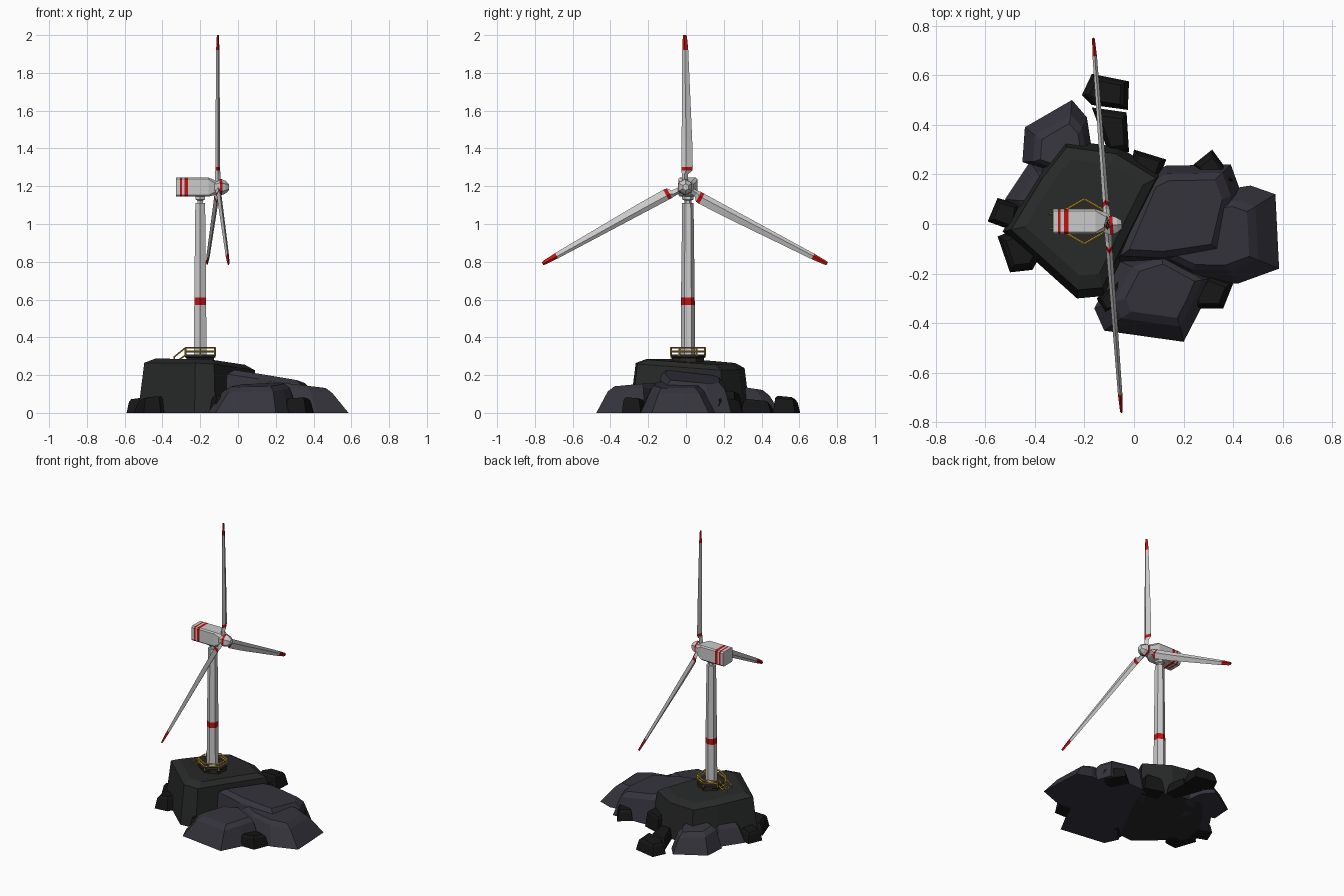
import bpy, bmesh, math
from mathutils import Vector, Matrix

if "Cube" in bpy.data.objects:
    bpy.data.objects.remove(bpy.data.objects["Cube"])


def mat(name, c):
    m = bpy.data.materials.new(name)
    m.diffuse_color = (*c, 1)
    m.use_nodes = True
    m.node_tree.nodes["Principled BSDF"].inputs["Base Color"].default_value = m.diffuse_color
    return m


WHITE = mat("white_paint", (0.62, 0.62, 0.62))
RED = mat("red_paint", (0.55, 0.006, 0.006))
YELLOW = mat("yellow_rail", (0.6, 0.38, 0.03))
STEEL = mat("dark_steel", (0.025, 0.02, 0.018))
ROCK = mat("dark_rock", (0.021, 0.022, 0.022))
SLATE = mat("slate_rock", (0.036, 0.034, 0.046))
BLACK = mat("black_rock", (0.008, 0.008, 0.008))


def loft(name, rings, mats, idx=None, matrix=Matrix()):
    """Bridge equal-sized point rings and cap both ends; idx = material per segment."""
    idx = idx or [0] * (len(rings) - 1)
    bm = bmesh.new()
    vs = [[bm.verts.new(matrix @ Vector(p)) for p in r] for r in rings]
    n = len(vs[0])
    for s, (a, b) in enumerate(zip(vs, vs[1:])):
        for i in range(n):
            j = (i + 1) % n
            bm.faces.new((a[i], a[j], b[j], b[i])).material_index = idx[s]
    bm.faces.new(vs[0]).material_index = idx[0]
    bm.faces.new(vs[-1]).material_index = idx[-1]
    bmesh.ops.recalc_face_normals(bm, faces=bm.faces)
    me = bpy.data.meshes.new(name)
    bm.to_mesh(me)
    bm.free()
    for m in mats:
        me.materials.append(m)
    ob = bpy.data.objects.new(name, me)
    bpy.context.collection.objects.link(ob)
    return ob


def ring(n, r, z, start=0.0):
    return [(r * math.cos(start + math.tau * i / n), r * math.sin(start + math.tau * i / n), z)
            for i in range(n)]


def rod(name, a, b, r, m):
    a, b = Vector(a), Vector(b)
    q = (b - a).to_track_quat('Z', 'Y').to_matrix().to_4x4()
    L = (b - a).length
    return loft(name, [ring(4, r, 0), ring(4, r, L)], [m], matrix=Matrix.Translation(a) @ q)


def rock(name, outline, h, m, shoulder=0.9, top=0.75, slope=(0, 0), drop=0.03, lean=(0, 0)):
    """Faceted boulder: base outline, sloped shoulder ring, bevelled top ring."""
    n = len(outline)
    cx, cy = sum(p[0] for p in outline) / n, sum(p[1] for p in outline) / n

    def level(s, dz, k):
        pts = []
        for x, y in outline:
            dx, dy = (x - cx) * s, (y - cy) * s
            pts.append((cx + dx + lean[0] * k, cy + dy + lean[1] * k,
                        max(h - dz + slope[0] * dx + slope[1] * dy, 0.012)))
        return pts
    base = [(x, y, 0.0) for x, y in outline]
    return loft(name, [base, level(shoulder, drop, 0.7), level(top, 0, 1)], [m])


# Rock island: main block, slate boulders, black rubble
rock("main_rock", [(-.53, -.03), (-.23, -.30), (-.12, -.29), (-.03, -.10), (.12, .20),
                   (-.06, .31), (-.28, .34), (-.39, .2)], .272, ROCK, .9, .73, (-.05, -.05), .025)
rock("middle_boulder", [(-.09, -.15), (.06, .2), (.13, .235), (.39, .24), (.43, .13),
                        (.37, -.12), (.1, -.16)], .187, SLATE, .86, .72, (-.16, -.05), .03, (-.01, -.01))
rock("right_boulder", [(0, -.13), (.25, .12), (.47, .155), (.57, .12), (.585, -.18),
                       (.42, -.24), (.22, -.235)], .148, SLATE, .72, .6, (-.12, 0), .025, (-.03, 0))
rock("front_boulder", [(-.16, -.34), (-.12, -.43), (.2, -.475), (.27, -.34), (.32, -.22),
                       (.1, -.1), (-.06, -.15)], .147, SLATE, .74, .58, (.03, .08), .025, (.025, .02))
rock("back_left_boulder", [(-.44, .39), (-.25, .5), (-.19, .43), (-.17, .3), (-.3, .2),
                           (-.45, .25)], .135, SLATE, .76, .58, (0, -.15), .025, (.01, -.03))
rock("left_boulder", [(-.52, .1), (-.42, .25), (-.25, .2), (-.3, 0), (-.45, 0)],
     .13, SLATE, .78, .6, (.1, 0), .03, (.03, -.01))
rubble = [
    ([(-.21, .52), (-.17, .605), (-.02, .575), (-.025, .46), (-.17, .48)], .08),
    ([(-.17, .47), (-.03, .45), (-.02, .29), (-.1, .28)], .065),
    ([(0, .3), (.13, .26), (.1, .18), (-.02, .2)], .11),
    ([(-.59, .01), (-.55, .105), (-.46, .08), (-.48, -.03)], .075),
    ([(-.55, -.05), (-.5, -.195), (-.41, -.185), (-.36, -.1), (-.42, 0)], .08),
    ([(.24, .24), (.315, .3), (.41, .17), (.3, .12)], .075),
    ([(.22, -.3), (.25, -.34), (.36, -.34), (.4, -.24), (.3, -.2)], .075),
    ([(-.15, -.3), (-.12, -.36), (-.03, -.33), (-.06, -.22)], .09),
]
for i, (o, h) in enumerate(rubble):
    rock(f"rubble_{i + 1}", o, h, BLACK, .82, .66, (.1, -.1), .015)

# Tower base platform
TX, TY = -0.2, 0.01
T = Matrix.Translation((TX, TY, 0))
Q = math.pi / 2
loft("base_plinth", [ring(6, r, z, Q) for r, z in
                     ((.085, .22), (.085, .29), (.093, .295), (.093, .308))], [STEEL], matrix=T)

# Tower with red band and neck
loft("tower", [ring(6, r, z, Q) for r, z in
               ((.038, .3), (.0365, .57), (.0362, .61), (.03, 1.11))],
     [WHITE, RED], [0, 1, 0], T)
loft("tower_neck", [ring(6, r, z, Q) for r, z in ((.018, 1.1), (.018, 1.125), (.03, 1.13), (.03, 1.16))],
     [WHITE], matrix=T)

# Railing, open at the stair side
corners = [T @ Vector(p) for p in ring(6, .09, 0, Q)]
up = lambda p, z: (p.x, p.y, z)
for i, a in enumerate(corners):
    rod(f"rail_post_{i + 1}", up(a, .3), up(a, .347), .005, YELLOW)
    b = corners[(i + 1) % 6]
    if i != 1:
        for z in (.326, .345):
            rod(f"rail_{i + 1}", up(a, z), up(b, z), .005, YELLOW)

# Stair with handrails
for s in (-1, 1):
    y = TY + s * .03
    rod("stair_handrail", (-.278, y, .345), (-.34, y, .295), .004, YELLOW)
    rod("stair_stringer", (-.278, y, .306), (-.335, y, .265), .004, YELLOW)
    rod("stair_post", (-.337, y, .26), (-.337, y, .299), .004, YELLOW)
    rod("stair_top_post", (-.279, y, .3), (-.279, y, .347), .004, YELLOW)
for k in range(4):
    x, z = -.288 - k * .014, .298 - k * .01
    rod(f"stair_tread_{k + 1}", (x, TY - .03, z), (x, TY + .03, z), .005, YELLOW)


# Nacelle: chamfered box section swept along x, striped at the rear
def box_section(x, w, h, c, z):
    return [(x, TY + y, z + v) for y, v in
            ((-w, -h + c), (-w + c, -h), (w - c, -h), (w, -h + c),
             (w, h - c), (w - c, h), (-w + c, h), (-w, h - c))]


body = (.051, .05, .008, 1.195)
loft("nacelle", [box_section(x, *s) for x, s in (
    (-.327, body), (-.306, body), (-.296, body), (-.283, body),
    (-.265, body), (-.155, body), (-.125, (.04, .04, .015, 1.193)), (-.1, (.028, .028, .012, 1.195)))],
     [WHITE, RED], [0, 1, 0, 1, 0, 0, 0])

# Rotor: six-sided hub and three blades, turned slightly about z
R = Matrix.Translation((-.107, -.006, 1.195)) @ Matrix.Rotation(math.radians(4.3), 4, 'Z')
loft("hub", [ring(6, r, z) for r, z in
             ((.03, -.02), (.044, .008), (.042, .022), (.034, .04), (.018, .058))],
     [WHITE, RED], [0, 1, 0, 0], R @ Matrix.Rotation(Q, 4, 'Y'))

# distance from hub, leading edge, trailing edge, half thickness
stations = [(.02, -.016, .014, .015), (.07, -.016, .018, .014), (.088, -.018, .04, .013),
            (.108, -.018, .042, .013), (.25, -.017, .039, .012), (.725, -.014, .018, .009),
            (.79, -.011, .012, .006), (.805, -.009, .009, .005)]
for i, (ang, L) in enumerate(((0, .805), (118.2, .857), (-118.2, .857))):
    rings = []
    for k, (d, le, te, t) in enumerate(stations):
        d = d * L / .805 if k > 3 else d
        mid = le + (te - le) * .4
        rings.append([(0, le, d), (t, mid, d), (0, te, d), (-t, mid, d)])
    loft(f"blade_{i + 1}", rings, [WHITE, RED], [0, 0, 1, 0, 0, 1, 1],
         R @ Matrix.Rotation(math.radians(ang), 4, 'X'))
